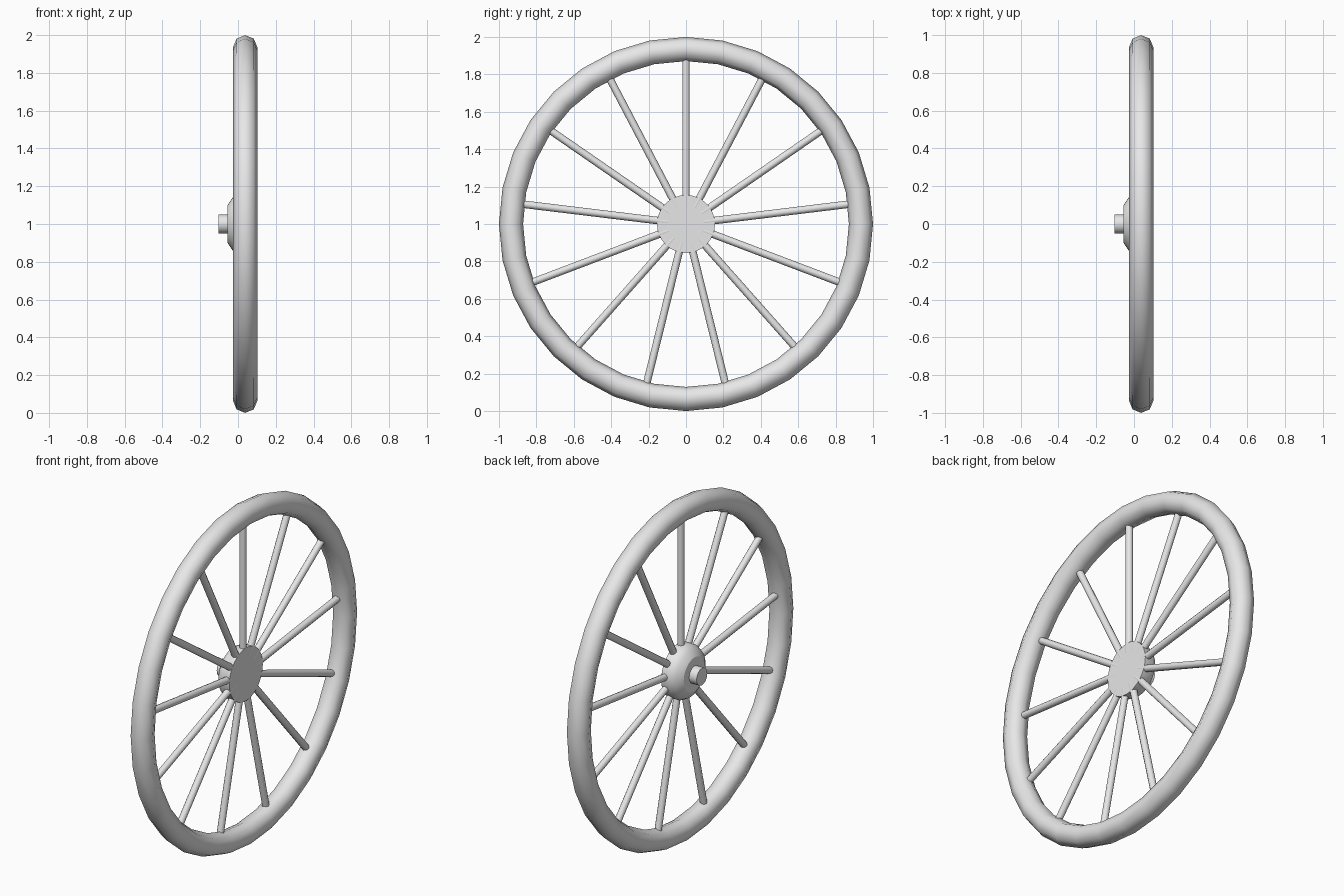
import bpy, math
from mathutils import Matrix, Vector

cube = bpy.data.objects.get("Cube")
if cube:
    bpy.data.objects.remove(cube)

grey = bpy.data.materials.new("plain grey")
grey.use_nodes = True
colour = (0.8, 0.8, 0.8, 1)
grey.diffuse_color = colour
grey.node_tree.nodes["Principled BSDF"].inputs["Base Color"].default_value = colour

CENTRE = Vector((0, 0, 1))
RIM_X, TUBE = 0.038, 0.0645
SPOKES = 13


def finish(name, sharp_angle):
    obj = bpy.context.object
    obj.name = name
    obj.data.materials.append(grey)
    bpy.ops.object.shade_smooth_by_angle(angle=math.radians(sharp_angle))
    return obj


def lathe(name, profile, sides=32):
    """Turn (x, radius) pairs about the axle, capping both ends."""
    verts, faces = [], []
    for x, r in profile:
        for i in range(sides):
            a = math.tau * i / sides
            verts.append((x, r * math.sin(a), CENTRE.z + r * math.cos(a)))
    for ring in range(len(profile) - 1):
        for i in range(sides):
            j = (i + 1) % sides
            a, b = ring * sides, (ring + 1) * sides
            faces.append((a + i, b + i, b + j, a + j))
    last = (len(profile) - 1) * sides
    faces.append(tuple(range(sides)))
    faces.append(tuple(reversed(range(last, last + sides))))
    mesh = bpy.data.meshes.new(name)
    mesh.from_pydata(verts, [], faces)
    obj = bpy.data.objects.new(name, mesh)
    bpy.context.collection.objects.link(obj)
    bpy.ops.object.select_all(action="DESELECT")
    obj.select_set(True)
    bpy.context.view_layer.objects.active = obj
    return finish(name, 30)


# Rim
bpy.ops.mesh.primitive_torus_add(
    major_segments=32, minor_segments=8,
    major_radius=1 - TUBE, minor_radius=TUBE,
    location=(RIM_X, 0, 1), rotation=(0, math.pi / 2, 0))
finish("rim", 60)

# Hub with a bevelled inner end, and the axle stub
lathe("hub", [(-0.055, 0.1), (-0.03, 0.138), (0, 0.155), (0.052, 0.155)])
lathe("axle_stub", [(-0.103, 0.05), (-0.05, 0.05)], 16)

# Spokes, evenly spaced from the top
inner, outer = 0.1, 0.9
for i in range(SPOKES):
    turn = Matrix.Rotation(math.tau * i / SPOKES, 4, "X")
    middle = turn @ Vector((0, 0, (inner + outer) / 2))
    bpy.ops.mesh.primitive_cylinder_add(vertices=10, radius=0.02, depth=outer - inner)
    spoke = finish(f"spoke_{i + 1}", 50)
    spoke.matrix_world = Matrix.Translation(CENTRE + middle + Vector((0.033, 0, 0))) @ turn
